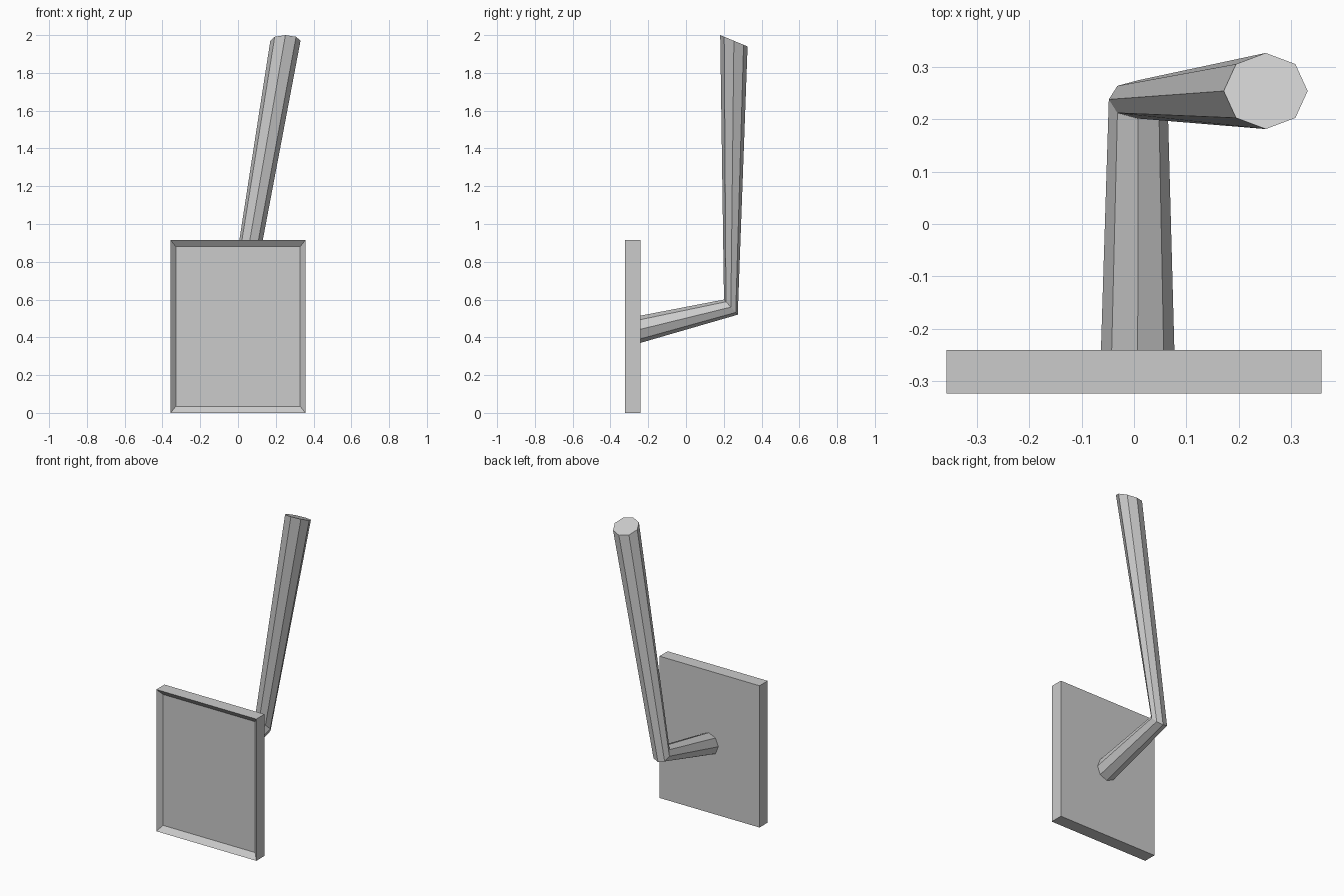
import bpy, bmesh
from math import cos, sin, pi
from mathutils import Vector

if "Cube" in bpy.data.objects:
    bpy.data.objects.remove(bpy.data.objects["Cube"])


def finish(bm, name):
    bmesh.ops.recalc_face_normals(bm, faces=bm.faces)
    mesh = bpy.data.meshes.new(name)
    bm.to_mesh(mesh)
    bm.free()
    obj = bpy.data.objects.new(name, mesh)
    bpy.context.collection.objects.link(obj)
    return obj


# Upright panel: loops from the back face to the rim, then into the shallow recess
bm = bmesh.new()
Z_MID = 0.4575
loops = []
for y, hx, hz in [(-0.24, 0.357, 0.4575), (-0.323, 0.357, 0.4575), (-0.295, 0.329, 0.4225)]:
    loops.append([bm.verts.new((sx * hx, y, Z_MID + sz * hz))
                  for sx, sz in ((-1, -1), (1, -1), (1, 1), (-1, 1))])
for a, b in zip(loops, loops[1:]):
    for i in range(4):
        j = (i + 1) % 4
        bm.faces.new((a[i], a[j], b[j], b[i]))
bm.faces.new(loops[0])
bm.faces.new(loops[-1])
finish(bm, "panel")

# Bent tapered octagonal handle: each ring is a centre and two radius vectors
rings = [
    ((0.007, -0.24, 0.443), (0.070, 0, 0), (0, 0, -0.072)),
    ((0.008, 0.2375, 0.56), (0.056, 0, 0), (0, 0.0365, -0.040)),
    ((0.251, 0.2535, 1.97), (0.080, 0, 0), (0, 0.0725, -0.030)),
]
bm = bmesh.new()
loops = []
for c, u, v in rings:
    loops.append([bm.verts.new(Vector(c) + Vector(u) * cos(i * pi / 4) + Vector(v) * sin(i * pi / 4))
                  for i in range(8)])
for a, b in zip(loops, loops[1:]):
    for i in range(8):
        j = (i + 1) % 8
        bm.faces.new((a[i], a[j], b[j], b[i]))
bm.faces.new(loops[0])
bm.faces.new(loops[-1])
finish(bm, "bent_handle")
